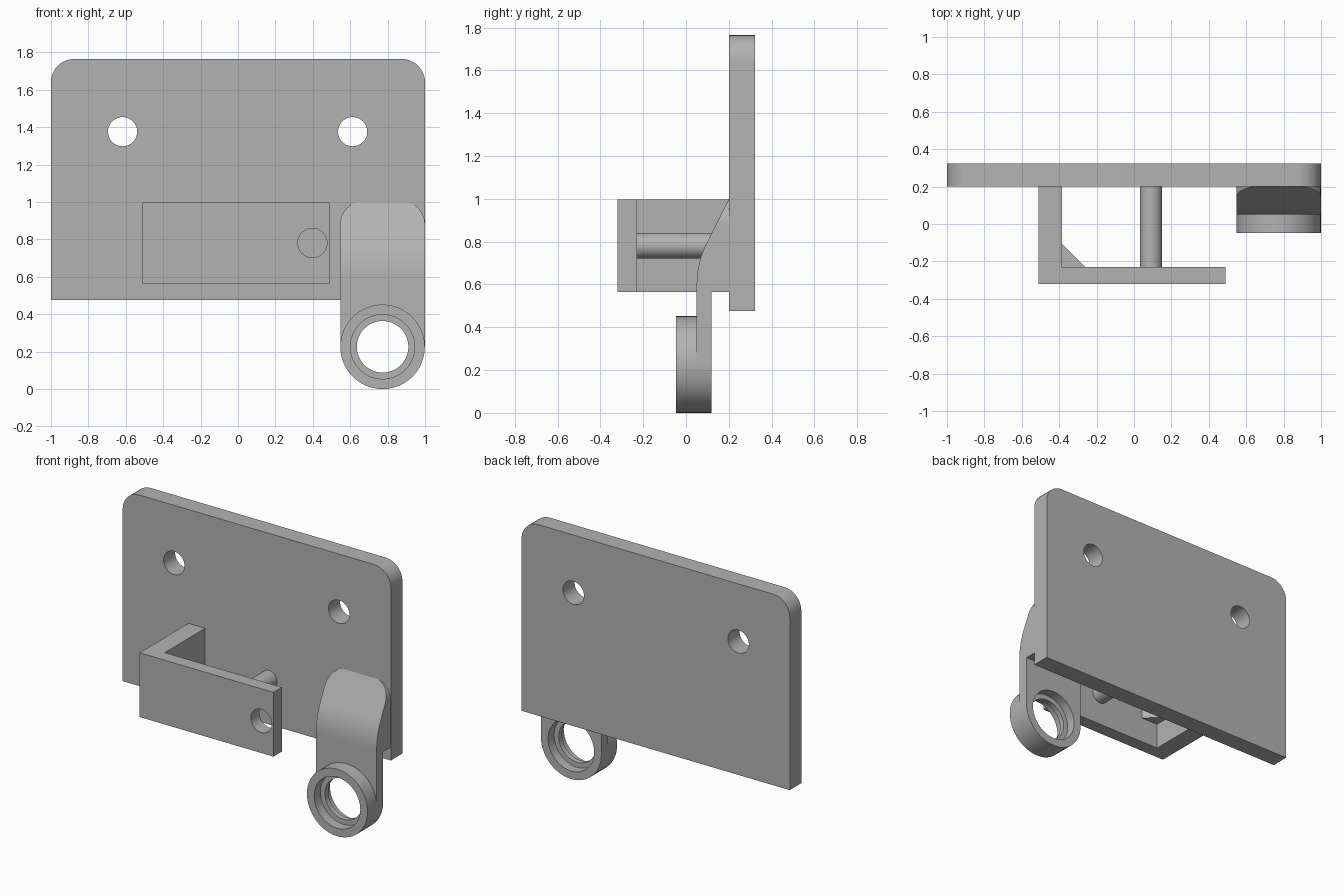
import bpy, bmesh
from math import sin, cos, pi, radians
from mathutils import Vector

if "Cube" in bpy.data.objects:
    bpy.data.objects.remove(bpy.data.objects["Cube"])

GREY = (0.45, 0.45, 0.45, 1)
grey = bpy.data.materials.new("plain grey")
grey.use_nodes = True
grey.diffuse_color = GREY
grey.node_tree.nodes["Principled BSDF"].inputs["Base Color"].default_value = GREY


def prism(name, pts, axis, lo, hi):
    """Extrude a 2D outline along an axis between lo and hi."""
    place = {"x": lambda a, b, t: (t, a, b),
             "y": lambda a, b, t: (a, t, b),
             "z": lambda a, b, t: (a, b, t)}[axis]
    bm = bmesh.new()
    face = bm.faces.new([bm.verts.new(place(a, b, lo)) for a, b in pts])
    new = bmesh.ops.extrude_face_region(bm, geom=[face])["geom"]
    shift = Vector(place(0, 0, hi - lo))
    bmesh.ops.translate(bm, verts=[g for g in new if isinstance(g, bmesh.types.BMVert)], vec=shift)
    bmesh.ops.recalc_face_normals(bm, faces=bm.faces)
    mesh = bpy.data.meshes.new(name)
    bm.to_mesh(mesh)
    bm.free()
    mesh.materials.append(grey)
    ob = bpy.data.objects.new(name, mesh)
    bpy.context.collection.objects.link(ob)
    return ob


def arc(cx, cz, r, start, end, steps):
    angles = [radians(start + (end - start) * i / steps) for i in range(steps + 1)]
    return [(cx + r * cos(a), cz + r * sin(a)) for a in angles]


def circle(cx, cz, r, n=48):
    return arc(cx, cz, r, 0, 360, n)[:-1]


def rounded_top(x0, x1, top, r):
    """Upper edge with two rounded corners, right to left."""
    return arc(x1 - r, top - r, r, 0, 90, 10) + arc(x0 + r, top - r, r, 90, 180, 10)


def combine(ob, tool, operation):
    """Apply a boolean and discard the tool."""
    mod = ob.modifiers.new(operation.title(), "BOOLEAN")
    mod.operation, mod.object, mod.solver = operation, tool, "EXACT"
    bpy.context.view_layer.objects.active = ob
    bpy.ops.object.modifier_apply(modifier=mod.name)
    bpy.data.objects.remove(tool)


def drill(ob, cx, cz, r):
    combine(ob, prism("drill", circle(cx, cz, r), "y", -0.6, 0.6), "DIFFERENCE")


# Back plate with two screw holes
plate = prism("back_plate", [(-1, 0.477), (1, 0.477)] + rounded_top(-1, 1, 1.765, 0.125),
              "y", 0.2, 0.323)
for x in (-0.617, 0.613):
    drill(plate, x, 1.376, 0.078)

# L-shaped bracket with an access hole
bracket = prism("bracket", [(-0.51, 0.2), (-0.51, -0.32), (0.488, -0.32), (0.488, -0.23),
                            (-0.385, -0.23), (-0.385, 0.2)], "z", 0.565, 0.998)
drill(bracket, 0.398, 0.781, 0.078)

# Small corner gusset inside the bracket
gusset = prism("gusset", [(-0.385, -0.23), (-0.26, -0.23), (-0.385, -0.105)], "z", 0.74, 0.82)

# Peg between the bracket and the plate
peg = prism("peg", circle(0.091, 0.781, 0.06), "y", -0.23, 0.2)

# Hanging arm: side profile limited to a rounded front outline
CX, CZ, R = 0.773, 0.226, 0.226
bend = []
p0, p1, p2 = Vector((0.05, 0.6)), Vector((0.05, 0.7)), Vector((0.095, 0.79))
for i in range(13):
    t = i / 12
    bend.append(tuple(p0 * (1 - t) ** 2 + p1 * 2 * t * (1 - t) + p2 * t * t))
profile = [(0.12, 0.565), (0.12, -0.1), (0.05, -0.1)] + bend + [(0.2, 1.0), (0.2, 0.565)]
arm = prism("arm", profile, "x", CX - 0.3, CX + 0.3)
outline = arc(CX, CZ, R, 180, 360, 24) + rounded_top(CX - R, CX + R, 1.003, 0.12)
combine(arm, prism("arm_outline", outline, "y", -0.1, 0.4), "INTERSECT")
drill(arm, CX, CZ, 0.172)

# Ring on the front of the arm, with an inner lip
ring = prism("ring", circle(CX, CZ, R), "y", -0.047, 0.05)
drill(ring, CX, CZ, 0.172)
lip = prism("ring_lip", circle(CX, CZ, 0.175), "y", 0.02, 0.055)
drill(lip, CX, CZ, 0.138)

# Smooth the round faces and keep the edges sharp
bpy.ops.object.select_all(action="DESELECT")
for ob in (plate, bracket, gusset, peg, arm, ring, lip):
    ob.select_set(True)
bpy.context.view_layer.objects.active = plate
bpy.ops.object.shade_smooth_by_angle(angle=radians(30))
